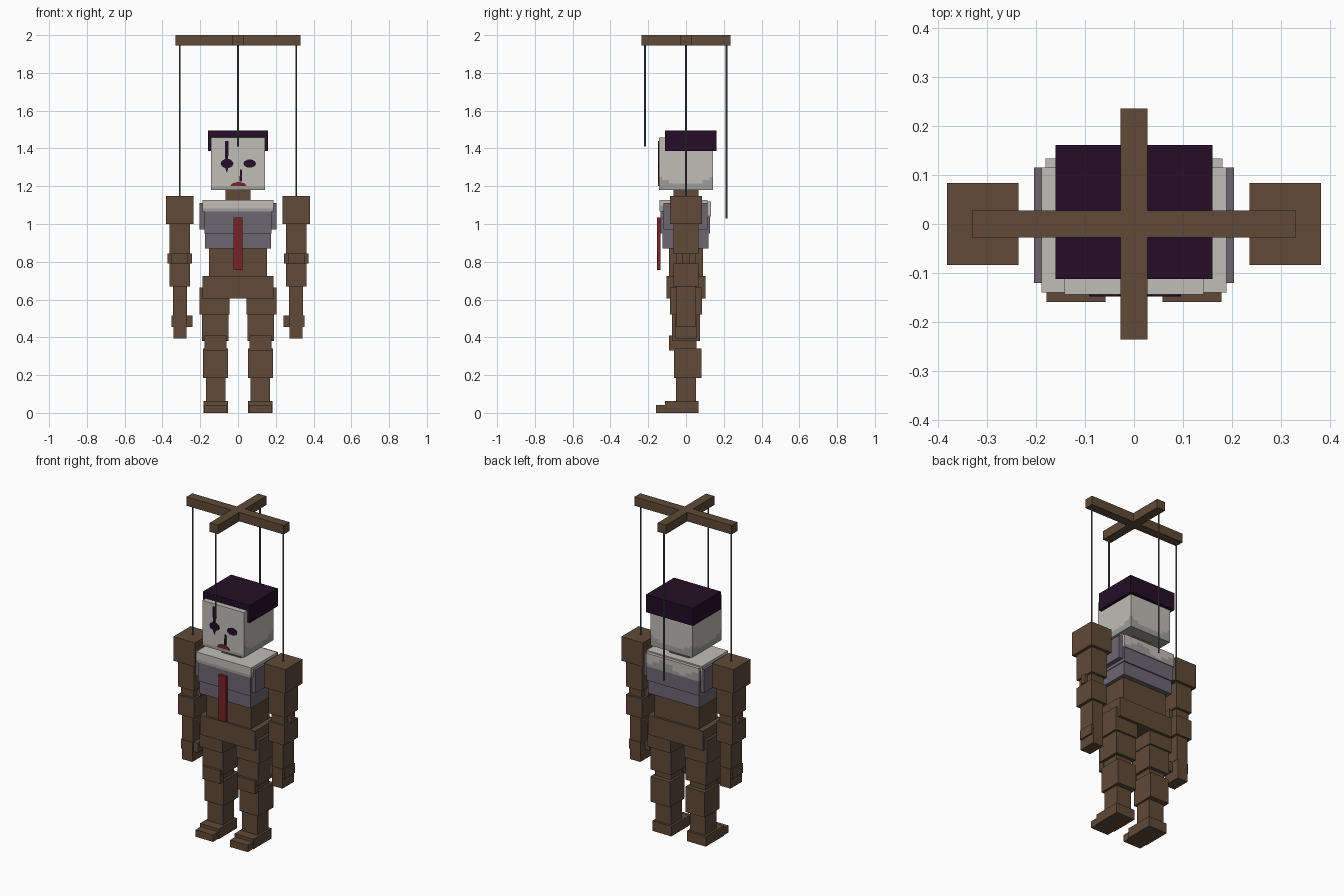
import bpy, bmesh, math

cube = bpy.data.objects.get("Cube")
if cube:
    bpy.data.objects.remove(cube, do_unlink=True)


def material(name, r, g, b):
    m = bpy.data.materials.new(name)
    m.use_nodes = True
    m.diffuse_color = (r, g, b, 1)
    m.node_tree.nodes["Principled BSDF"].inputs["Base Color"].default_value = (r, g, b, 1)
    return m


wood = material("brown wood", .115, .068, .04)
white = material("off white", .53, .51, .47)
grey = material("worn grey", .34, .34, .33)
coat = material("mauve grey", .155, .135, .165)
plum = material("dark plum", .018, .004, .02)
red = material("deep red", .19, .017, .02)
cord = material("string grey", .1, .1, .11)


def finish(bm, name, *mats):
    me = bpy.data.meshes.new(name)
    bm.to_mesh(me)
    bm.free()
    for m in mats:
        me.materials.append(m)
    ob = bpy.data.objects.new(name, me)
    bpy.context.collection.objects.link(ob)
    return ob


def box(name, x, y, z, *mats, cuts=0, rule=None):
    """Box from (low, high) ranges; rule picks faces for the second material."""
    bm = bmesh.new()
    bmesh.ops.create_cube(bm, size=1)
    for v in bm.verts:
        for i, (lo, hi) in enumerate((x, y, z)):
            v.co[i] = lo if v.co[i] < 0 else hi
    if cuts:
        bmesh.ops.subdivide_edges(bm, edges=bm.edges[:], cuts=cuts, use_grid_fill=True)
        for f in bm.faces:
            f.material_index = int(rule(f.calc_center_median(), f.normal))
    return finish(bm, name, *mats)


def pair(name, x, y, z, mat):
    """Left part and its mirrored right twin."""
    box("left_" + name, x, y, z, mat)
    box("right_" + name, (-x[1], -x[0]), y, z, mat)


def sym(w):
    return (-w, w)


def string(name, x, y, z0, z1):
    bm = bmesh.new()
    bmesh.ops.create_cone(bm, cap_ends=True, segments=6, radius1=.005, radius2=.005, depth=z1 - z0)
    bmesh.ops.translate(bm, verts=bm.verts, vec=(x, y, (z0 + z1) / 2))
    finish(bm, name, cord)


def plate(name, pts, mat):
    """Thin painted shape on the face."""
    bm = bmesh.new()
    f = bm.faces.new([bm.verts.new((px, -.143, pz)) for px, pz in pts])
    ext = bmesh.ops.extrude_face_region(bm, geom=[f])["geom"]
    bmesh.ops.translate(bm, verts=[v for v in ext if isinstance(v, bmesh.types.BMVert)], vec=(0, -.005, 0))
    bmesh.ops.recalc_face_normals(bm, faces=bm.faces)
    finish(bm, name, mat)


def ellipse(cx, cz, rx, rz, n=10):
    return [(cx + rx * math.cos(2 * math.pi * i / n), cz + rz * math.sin(2 * math.pi * i / n)) for i in range(n)]


# control cross and strings
box("cross_bar_side", sym(.33), sym(.028), (1.945, 2), wood)
box("cross_bar_front", sym(.028), (.028, .235), (1.945, 2), wood)
box("cross_bar_back", sym(.028), (-.235, -.028), (1.945, 2), wood)
string("left_string", .308, 0, 1.14, 1.95)
string("right_string", -.308, 0, 1.14, 1.95)
string("front_string", 0, -.217, 1.41, 1.95)
string("back_string", 0, .215, 1.03, 1.95)


# head with a worn jaw, and hat
def jaw_rule(c, n):
    if n.z < -.5:
        return True
    edge = .018 if n.y < -.5 else .04
    u = abs(c.x) / .142 if abs(n.y) > .5 else abs(c.y) / .145
    return n.z < .5 and c.z < 1.18 + edge + (.03 * u ** 4 if n.y > -.5 else 0)


box("head", sym(.142), (-.144, .142), (1.18, 1.458), white, grey, cuts=15, rule=jaw_rule)
box("hat", sym(.16), (-.112, .161), (1.387, 1.495), plum)
box("neck", sym(.066), sym(.065), (1.12, 1.185), wood)

# painted face
plate("right_eye", ellipse(-.058, 1.32, .034, .025), plum)
plate("left_eye", ellipse(.062, 1.32, .034, .022), plum)
plate("right_eye_stripe", [(-.07, 1.44), (-.066, 1.29), (-.058, 1.27), (-.053, 1.29), (-.05, 1.44)], plum)
plate("nose_line", [(.012, 1.29), (.007, 1.225), (.022, 1.225), (.022, 1.285)], plum)
plate("mouth", [(-.042, 1.2), (.046, 1.2), (.036, 1.215), (.002, 1.224), (-.03, 1.215)], red)

# collar with a worn lower edge
box("collar", sym(.188), (-.14, .115), (1.066, 1.128), white, grey, cuts=7,
    rule=lambda c, n: n.z < .5 and c.z < (1.082 if n.y < -.5 else 1.098))
box("collar_back", sym(.18), (.115, .133), (1.04, 1.12), white, grey, cuts=7,
    rule=lambda c, n: n.z < .5 and c.z < 1.075 + .025 * math.sin(c.x * 25))

# coat, tie
pair("coat_side", (.175, .204), (-.12, .115), (.97, 1.112), coat)
box("coat_upper", sym(.178), (-.135, .128), (.95, 1.066), coat)
box("coat_lower", sym(.174), (-.125, .12), (.87, .95), coat)
box("tie", sym(.025), (-.154, -.136), (.757, 1.035), red)

# waist and hips
box("waist", sym(.153), sym(.09), (.72, .87), wood)
box("hips", sym(.188), sym(.103), (.605, .725), wood)

# legs
pair("thigh", (.045, .203), sym(.085), (.52, .665), wood)
pair("lower_thigh", (.05, .19), (-.075, .075), (.38, .52), wood)
pair("knee", (.065, .172), (-.055, .055), (.33, .38), wood)
pair("knee_pad", (.06, .178), (-.09, -.055), (.33, .41), wood)
pair("shin", (.053, .184), (-.063, .082), (.185, .34), wood)
pair("ankle", (.065, .17), sym(.053), (.055, .185), wood)
pair("foot_heel", (.053, .182), (-.11, .067), (0, .062), wood)
pair("foot_toe", (.058, .178), (-.159, -.11), (0, .043), wood)

# arms
pair("shoulder", (.235, .381), sym(.084), (1, 1.148), wood)
pair("upper_arm", (.253, .363), sym(.066), (.84, 1), wood)
pair("elbow", (.265, .352), sym(.052), (.79, .84), wood)
pair("elbow_pin", (.243, .372), sym(.018), (.79, .845), wood)
pair("forearm", (.253, .363), sym(.066), (.67, .79), wood)
pair("wrist", (.27, .345), sym(.053), (.515, .67), wood)
pair("hand", (.272, .342), sym(.056), (.395, .515), wood)
pair("thumb", (.242, .272), (-.045, .01), (.455, .515), wood)
pair("knuckles", (.342, .352), sym(.05), (.455, .515), wood)
